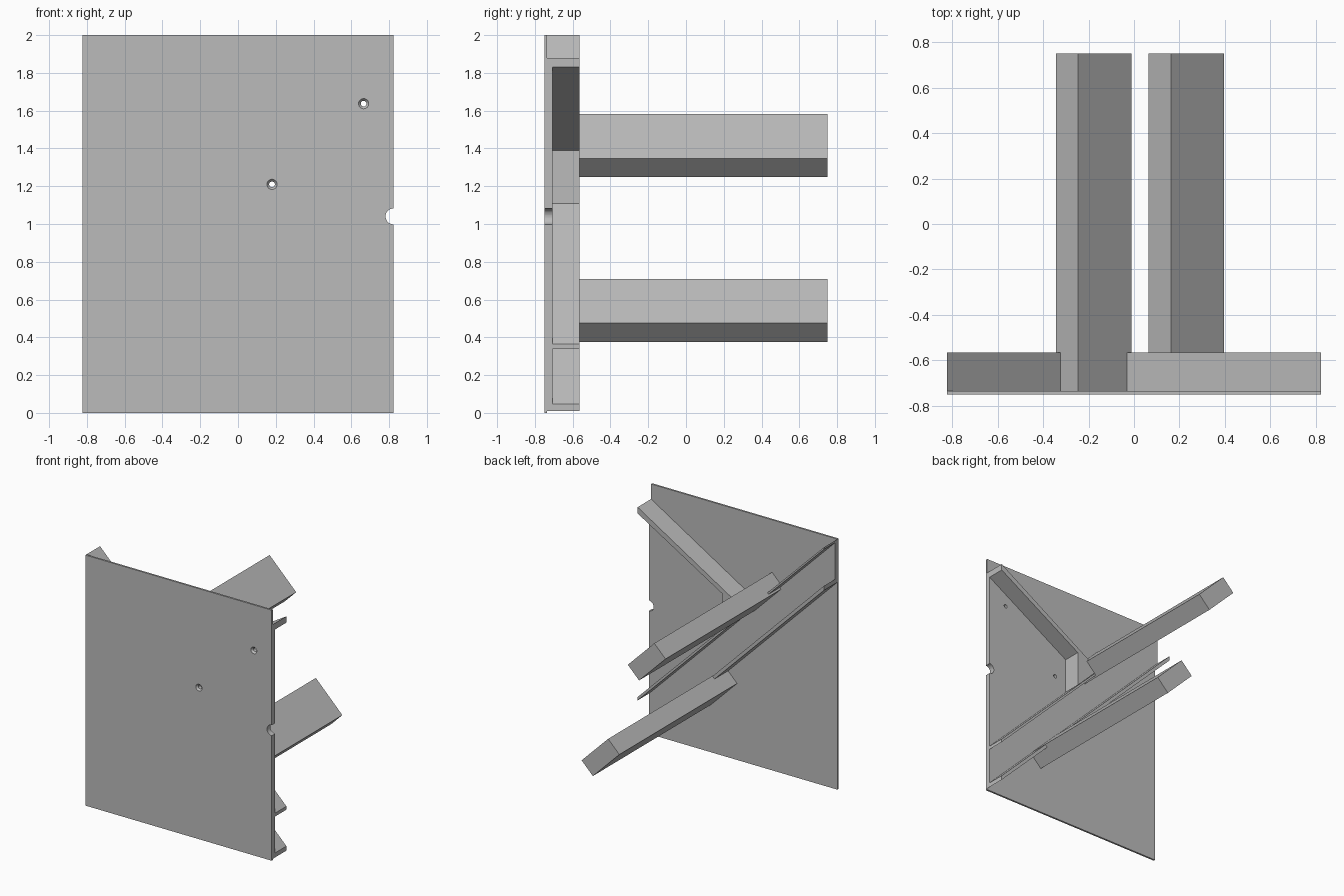
import bpy
import bmesh
from math import radians
from mathutils import Matrix

if "Cube" in bpy.data.objects:
    bpy.data.objects.remove(bpy.data.objects["Cube"])

grey = bpy.data.materials.new("plain grey")
grey.use_nodes = True
grey.diffuse_color = (0.5, 0.5, 0.5, 1)
grey.node_tree.nodes["Principled BSDF"].inputs["Base Color"].default_value = (0.5, 0.5, 0.5, 1)

W, H = 0.823, 2.0                      # half width and height of the panel
FRONT, SKIN, FLOOR, RIM, END = -0.75, -0.735, -0.707, -0.565, 0.75


def finish(name, bm):
    bmesh.ops.recalc_face_normals(bm, faces=bm.faces)
    mesh = bpy.data.meshes.new(name)
    bm.to_mesh(mesh)
    bm.free()
    mesh.materials.append(grey)
    obj = bpy.data.objects.new(name, mesh)
    bpy.context.collection.objects.link(obj)
    return obj


def prism(name, outline, y0, y1):
    """Extrude an (x, z) outline along y."""
    bm = bmesh.new()
    face = bm.faces.new([bm.verts.new((x, y0, z)) for x, z in outline])
    side = bmesh.ops.extrude_face_region(bm, geom=[face])["geom"]
    moved = [v for v in side if isinstance(v, bmesh.types.BMVert)]
    bmesh.ops.translate(bm, verts=moved, vec=(0, y1 - y0, 0))
    return finish(name, bm)


def diagonal(name, low, high, y0, y1):
    """A 45 degree strip across the panel, between x + z = low and high."""
    ends = [(-W, low + W), (W, low - W), (W, high - W), (-W, high + W)]
    return prism(name, [(x, min(z, H)) for x, z in ends], y0, y1)


def cutter(x, z, r_front, r_back, y0, y1):
    bm = bmesh.new()
    bmesh.ops.create_cone(bm, cap_ends=True, segments=32, radius1=r_front,
                          radius2=r_back, depth=y1 - y0)
    turn = Matrix.Rotation(radians(-90), 4, "X")
    bmesh.ops.transform(bm, verts=bm.verts,
                        matrix=Matrix.Translation((x, (y0 + y1) / 2, z)) @ turn)
    obj = finish("cutter", bm)
    obj.hide_render = True
    return obj


# Thin front panel and the raised floor of the side tray
panel = prism("front_panel", [(-W, 0), (W, 0), (W, H), (-W, H)], FRONT, SKIN)
tray = prism("tray_floor", [(W, 1.83), (0.07, 1.39), (0.07, 1.1), (W, 0.355)], SKIN, FLOOR)

# Edge notch and two countersunk screw holes
cutters = [cutter(W, 1.04, 0.042, 0.042, -0.8, -0.65)]
for x, z in [(0.18, 1.21), (0.665, 1.637)]:
    cutters.append(cutter(x, z, 0.015, 0.015, -0.8, -0.65))
    cutters.append(cutter(x, z, 0.028, 0.013, FRONT - 0.001, SKIN + 0.001))
for obj in (panel, tray):
    for tool in cutters:
        mod = obj.modifiers.new("hole", "BOOLEAN")
        mod.operation = "DIFFERENCE"
        mod.solver = "EXACT"
        mod.object = tool
        with bpy.context.temp_override(object=obj, active_object=obj):
            bpy.ops.object.modifier_apply(modifier=mod.name)
for tool in cutters:
    bpy.data.objects.remove(tool)

# Diagonal channel: floor with a flange along each side
diagonal("channel_floor", 0.85, 1.17, SKIN, FLOOR)
diagonal("channel_lower_flange", 0.833, 0.869, SKIN, RIM)
diagonal("channel_upper_flange", 1.16, 1.187, SKIN, RIM)

# Sloping rail that meets the channel, with its square inner end
prism("side_rail", [(W, 1.88), (W, 1.83), (0.077, 1.39), (0.077, 1.108),
                    (-0.125, 1.31)], SKIN, RIM)

# Two long bars reaching back, turned 45 degrees
for name, x, z in [("upper_bar", -0.178, 1.415), ("lower_bar", 0.23, 0.543)]:
    a, b = 0.0675, 0.1665
    prism(name, [(x - a, z + b), (x + b, z - a), (x + a, z - b), (x - b, z + a)], SKIN, END)
